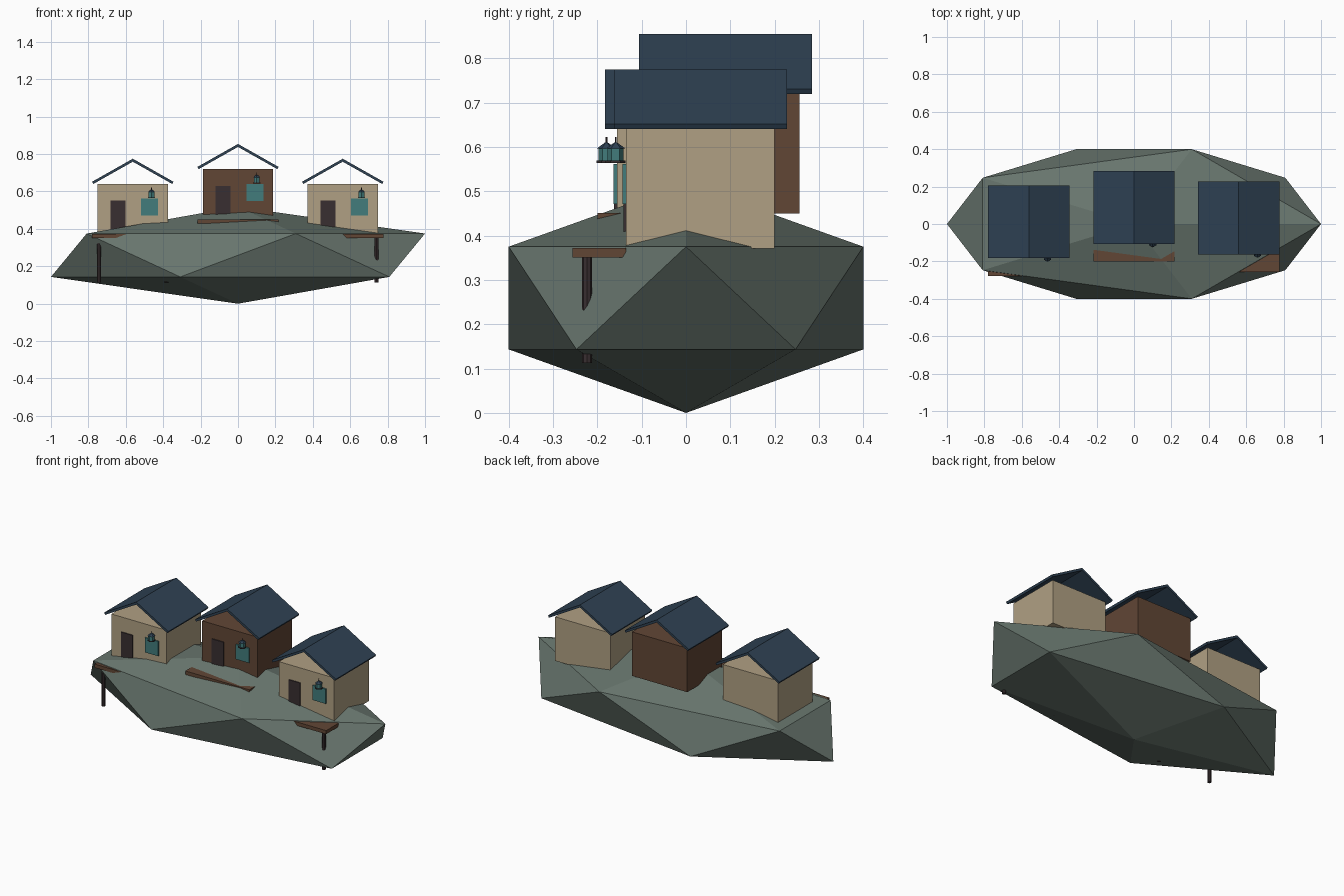
import bpy
import bmesh
from mathutils import Matrix, Vector

cube = bpy.data.objects.get("Cube")
if cube:
    bpy.data.objects.remove(cube, do_unlink=True)


def material(name, r, g, b):
    """Flat material from 0-255 display values, stored as linear."""
    lin = [((c / 255 + 0.055) / 1.055) ** 2.4 for c in (r, g, b)] + [1]
    m = bpy.data.materials.new(name)
    m.use_nodes = True
    m.diffuse_color = lin
    m.node_tree.nodes["Principled BSDF"].inputs["Base Color"].default_value = lin
    return m


ROCK = material("grey green rock", 104, 118, 110)
PLASTER = material("beige plaster", 176, 160, 131)
WOOD = material("brown wood", 97, 70, 53)
DARK = material("dark wood", 57, 47, 49)
ROOF = material("navy roof", 47, 66, 84)
GLASS = material("teal glass", 66, 124, 124)


def finish(name, bm, mat):
    bmesh.ops.recalc_face_normals(bm, faces=bm.faces[:])
    mesh = bpy.data.meshes.new(name)
    bm.to_mesh(mesh)
    bm.free()
    mesh.materials.append(mat)
    obj = bpy.data.objects.new(name, mesh)
    bpy.context.collection.objects.link(obj)
    return obj


def box(name, lo, hi, mat):
    lo, hi = Vector(lo), Vector(hi)
    bm = bmesh.new()
    bmesh.ops.create_cube(bm, size=1, matrix=Matrix.Translation((lo + hi) / 2)
                          @ Matrix.Diagonal((*(hi - lo), 1)))
    return finish(name, bm, mat)


def cone(name, x, y, z0, z1, r0, r1, sides, mat):
    bm = bmesh.new()
    bmesh.ops.create_cone(bm, cap_ends=True, segments=sides, radius1=r0, radius2=r1,
                          depth=z1 - z0, matrix=Matrix.Translation((x, y, (z0 + z1) / 2)))
    return finish(name, bm, mat)


def prism(name, profile, y0, y1, mat):
    """Extrude an x-z outline along y."""
    bm = bmesh.new()
    face = bm.faces.new([bm.verts.new((x, y0, z)) for x, z in profile])
    new = bmesh.ops.extrude_face_region(bm, geom=[face])["geom"]
    bmesh.ops.translate(bm, vec=(0, y1 - y0, 0),
                        verts=[v for v in new if isinstance(v, bmesh.types.BMVert)])
    return finish(name, bm, mat)


# Faceted rock island
bm = bmesh.new()
bmesh.ops.create_icosphere(bm, subdivisions=1, radius=1)
bmesh.ops.transform(bm, verts=bm.verts[:], matrix=Matrix.Translation((0, 0, 0.259))
                    @ Matrix.Diagonal((1.118, 0.47, 0.259, 1)))
finish("rock_island", bm, ROCK)


def house(side, x, front, z, wall):
    top = z + 0.27
    # Walls and floating gabled roof
    box(side + "_walls", (x - 0.1875, front, z), (x + 0.1875, front + 0.335, top), wall)
    half = [(0.2175, 0.011), (0.211, -0.001)]
    outline = [(0, 0.134)] + half + [(0, 0.118)] + [(-a, b) for a, b in reversed(half)]
    prism(side + "_roof", [(x + a, top + b) for a, b in outline],
          front - 0.027, front + 0.363, ROOF)
    # Door and window panels
    box(side + "_door", (x - 0.119, front - 0.006, z + 0.02),
        (x - 0.04, front + 0.002, z + 0.18), DARK)
    box(side + "_window", (x + 0.045, front - 0.008, z + 0.1),
        (x + 0.135, front + 0.001, z + 0.19), GLASS)
    # Hanging lantern
    lx, ly, lz = x + 0.1, front - 0.0235, z + 0.193
    cone(side + "_lantern_base", lx, ly, lz, lz + 0.005, 0.0225, 0.0225, 6, DARK)
    cone(side + "_lantern_glass", lx, ly, lz + 0.005, lz + 0.032, 0.018, 0.018, 6, GLASS)
    cone(side + "_lantern_cap", lx, ly, lz + 0.032, lz + 0.046, 0.022, 0.003, 6, ROOF)
    cone(side + "_lantern_stem", lx, ly, lz + 0.044, lz + 0.058, 0.002, 0.002, 6, DARK)
    # Deck on posts
    box(side + "_deck", (x - 0.2175, front - 0.121, z - 0.021),
        (x + 0.2175, front, z + 0.001), WOOD)
    for end, s in (("right", -1), ("left", 1)):
        cone(f"{side}_{end}_post", x + s * 0.18, front - 0.088, z - 0.258, z - 0.01,
             0.011, 0.011, 8, DARK)


house("right", -0.5625, -0.156, 0.371, PLASTER)
house("middle", 0, -0.079, 0.45, WOOD)
house("left", 0.56, -0.135, 0.371, PLASTER)
